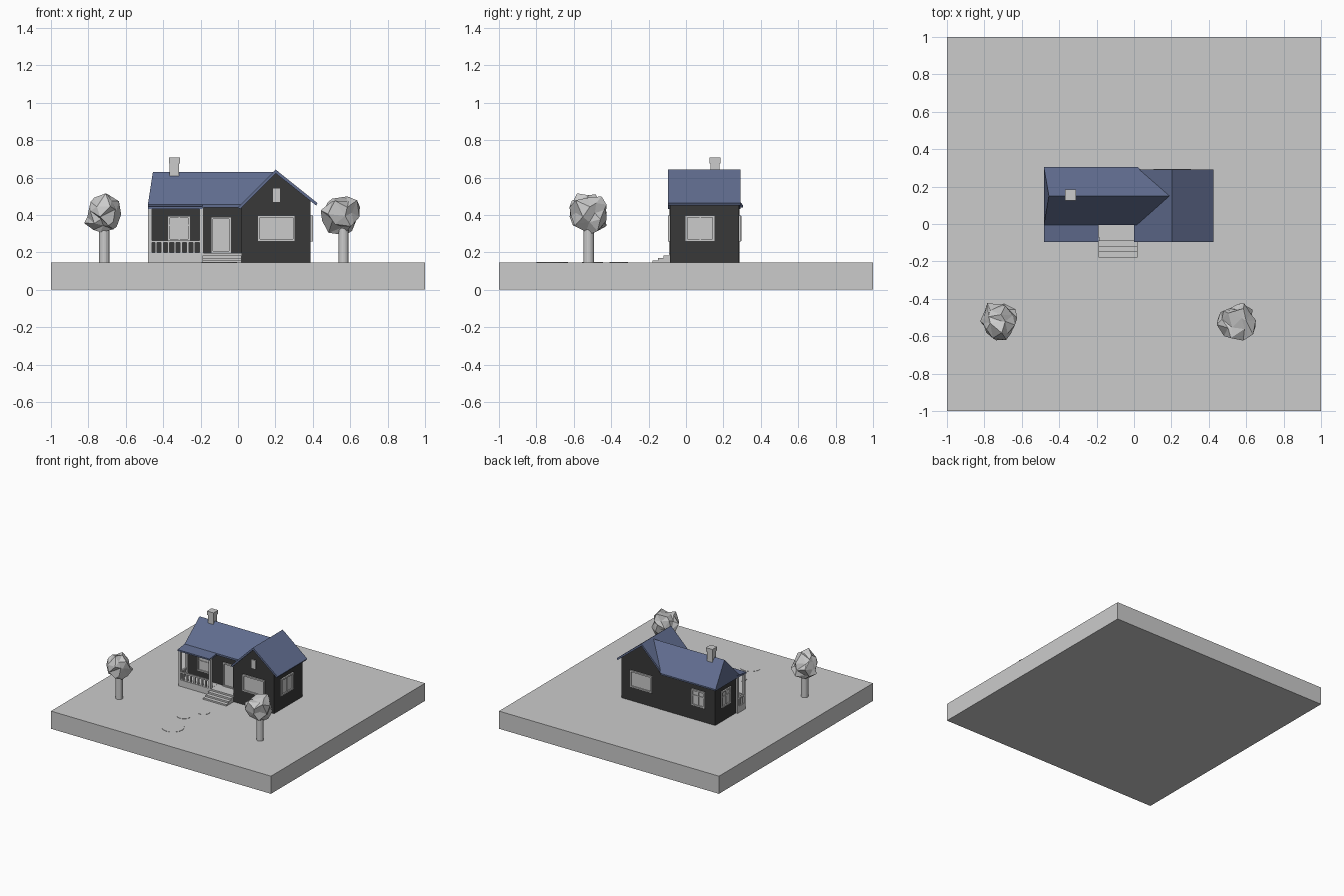
import bpy, bmesh, math, random
from mathutils import Matrix, Vector

if "Cube" in bpy.data.objects:
    bpy.data.objects.remove(bpy.data.objects["Cube"])

random.seed(4)
G = 0.145  # lawn level


def material(name, rgb):
    m = bpy.data.materials.new(name)
    m.diffuse_color = (*rgb, 1)
    m.use_nodes = True
    m.node_tree.nodes["Principled BSDF"].inputs["Base Color"].default_value = m.diffuse_color
    return m


DARK = material("dark_wall", (0.04, 0.04, 0.04))
BLUE = material("blue_roof", (0.12, 0.155, 0.28))


def finish(name, bm, mat=None, matrix=None):
    if matrix:
        bm.transform(matrix)
    bmesh.ops.recalc_face_normals(bm, faces=bm.faces)
    me = bpy.data.meshes.new(name)
    bm.to_mesh(me)
    bm.free()
    ob = bpy.data.objects.new(name, me)
    bpy.context.collection.objects.link(ob)
    if mat:
        me.materials.append(mat)
    return ob


def boxes(name, spans, mat=None, matrix=None):
    """Each span is x0, x1, y0, y1, z0, z1."""
    bm = bmesh.new()
    for x0, x1, y0, y1, z0, z1 in spans:
        m = Matrix.Translation(((x0 + x1) / 2, (y0 + y1) / 2, (z0 + z1) / 2))
        m = m @ Matrix.Diagonal((x1 - x0, y1 - y0, z1 - z0, 1))
        bmesh.ops.create_cube(bm, size=1, matrix=m)
    return finish(name, bm, mat, matrix)


def loft(name, a, b, mat=None):
    """Solid between two matching outlines."""
    bm = bmesh.new()
    va, vb = [bm.verts.new(p) for p in a], [bm.verts.new(p) for p in b]
    bm.faces.new(va)
    bm.faces.new(vb)
    for i in range(len(va)):
        j = (i + 1) % len(va)
        bm.faces.new((va[i], va[j], vb[j], vb[i]))
    return finish(name, bm, mat)


def along_y(name, prof, y0, y1, mat):
    return loft(name, [(x, y0, z) for x, z in prof], [(x, y1, z) for x, z in prof], mat)


def window(name, x, y, z, w, h, turn=0, upright=True, cross=False):
    """Framed opening facing -y, turned about z."""
    a, b, t = w / 2, h / 2, 0.012
    s = [(-a, -a + t, -0.012, 0.005, -b, b), (a - t, a, -0.012, 0.005, -b, b),
         (-a, a, -0.012, 0.005, b - t, b), (-a, a, -0.012, 0.005, -b, -b + t),
         (-a + t, a - t, -0.003, 0.005, -b + t, b - t)]
    if upright:
        s.append((-0.004, 0.004, -0.008, 0, -b + t, b - t))
    if cross:
        s.append((-a + t, a - t, -0.008, 0, 0.014, 0.022))
    m = Matrix.Translation((x, y, z)) @ Matrix.Rotation(math.radians(turn), 4, 'Z')
    return boxes(name, s, None, m)


# Ground slab
boxes("ground", [(-1, 1, -1, 1, 0, G)])

# House walls: main block and gabled wing
boxes("main_walls", [(-0.465, 0.05, 0.015, 0.285, G, 0.45)], DARK)
along_y("wing_walls", [(0.02, G), (0.388, G), (0.388, 0.475), (0.202, 0.622), (0.02, 0.44)],
        -0.085, 0.283, DARK)

# Main roof: ends slope in along the steep hip and the valleys
prof = [(0.305, 0.44, 0), (0.305, 0.452, 0), (0.15, 0.63, 1), (-0.005, 0.455, 0), (-0.005, 0.44, 0)]
loft("main_roof", [(-0.482 + 0.027 * k, y, z) for y, z, k in prof],
     [(0.02 + 0.172 * k, y, z) for y, z, k in prof], BLUE)

# Wing roof and porch roof
along_y("wing_roof", [(0.0, 0.44), (0.202, 0.642), (0.425, 0.463), (0.418, 0.45), (0.202, 0.622), (0.012, 0.432)],
        -0.095, 0.292, BLUE)
porch = [(0.03, 0.458), (-0.005, 0.455), (-0.097, 0.444), (-0.097, 0.432), (0.03, 0.442)]
loft("porch_roof", [(-0.482, y, z) for y, z in porch], [(-0.19, y, z) for y, z in porch], BLUE)

# Chimney
boxes("chimney", [(-0.365, -0.315, 0.13, 0.18, 0.5, 0.68), (-0.37, -0.31, 0.125, 0.185, 0.675, 0.706)])

# Porch deck, posts and railing
boxes("porch_deck", [(-0.48, -0.19, -0.09, 0.015, G, 0.198)])
boxes("porch_posts", [(x, x + 0.02, y, y + 0.02, 0.19, 0.44)
                      for x, y in ((-0.48, -0.09), (-0.205, -0.09), (-0.48, -0.003))])
rails = [(-0.48, -0.19, -0.088, -0.074, 0.253, 0.264), (-0.478, -0.464, -0.09, 0.01, 0.253, 0.264)]
rails += [(x, x + 0.012, -0.087, -0.075, 0.195, 0.256) for x in [-0.445 + 0.034 * i for i in range(7)]]
rails += [(-0.477, -0.465, y, y + 0.012, 0.195, 0.256) for y in (-0.055, -0.028)]
boxes("porch_railing", rails)

# Landing and steps
boxes("steps", [(-0.19, 0.02, y, 0.015, G, z)
                for y, z in ((-0.18, 0.157), (-0.15, 0.17), (-0.12, 0.184), (-0.09, 0.197))])

# Door, windows and gable vent
window("door", -0.09, 0.015, 0.292, 0.11, 0.196, 0, False)
window("porch_window", -0.315, 0.015, 0.328, 0.122, 0.135, 0, True, True)
window("wing_front_window", 0.205, -0.085, 0.328, 0.2, 0.138, 0, False)
window("wing_back_window", 0.205, 0.283, 0.328, 0.2, 0.138, 180, False)
window("main_back_window", -0.315, 0.285, 0.328, 0.122, 0.135, 180, True, True)
window("right_window", 0.388, 0.075, 0.328, 0.16, 0.138, 90)
window("left_window", -0.465, 0.15, 0.328, 0.122, 0.135, -90, True, True)
boxes("gable_vent", [(0.188, 0.224, -0.093, -0.08, 0.47, 0.54)])


def cylinder(name, x, y, z0, z1, r, n):
    bm = bmesh.new()
    bmesh.ops.create_cone(bm, cap_ends=True, segments=n, radius1=r, radius2=r, depth=z1 - z0)
    return finish(name, bm, None, Matrix.Translation((x, y, (z0 + z1) / 2)))


# Trees with ragged low-poly crowns
for side, x in (("left", -0.715), ("right", 0.565)):
    cylinder(side + "_trunk", x, -0.52, G - 0.01, 0.36, 0.027, 16)
    bm = bmesh.new()
    bmesh.ops.create_icosphere(bm, subdivisions=2, radius=0.098)
    for v in bm.verts:
        v.co += Vector([random.uniform(-0.022, 0.022) for _ in range(3)])
    finish(side + "_crown", bm, None, Matrix.Translation((x - 0.008, -0.522, 0.41)))

# Flat stepping stones
for i, (x, y, r) in enumerate(((-0.09, -0.715, 0.085), (-0.14, -0.5, 0.055), (-0.06, -0.36, 0.05))):
    cylinder(f"stepping_stone_{i + 1}", x, y, G - 0.01, G + 0.002, r, 16)
